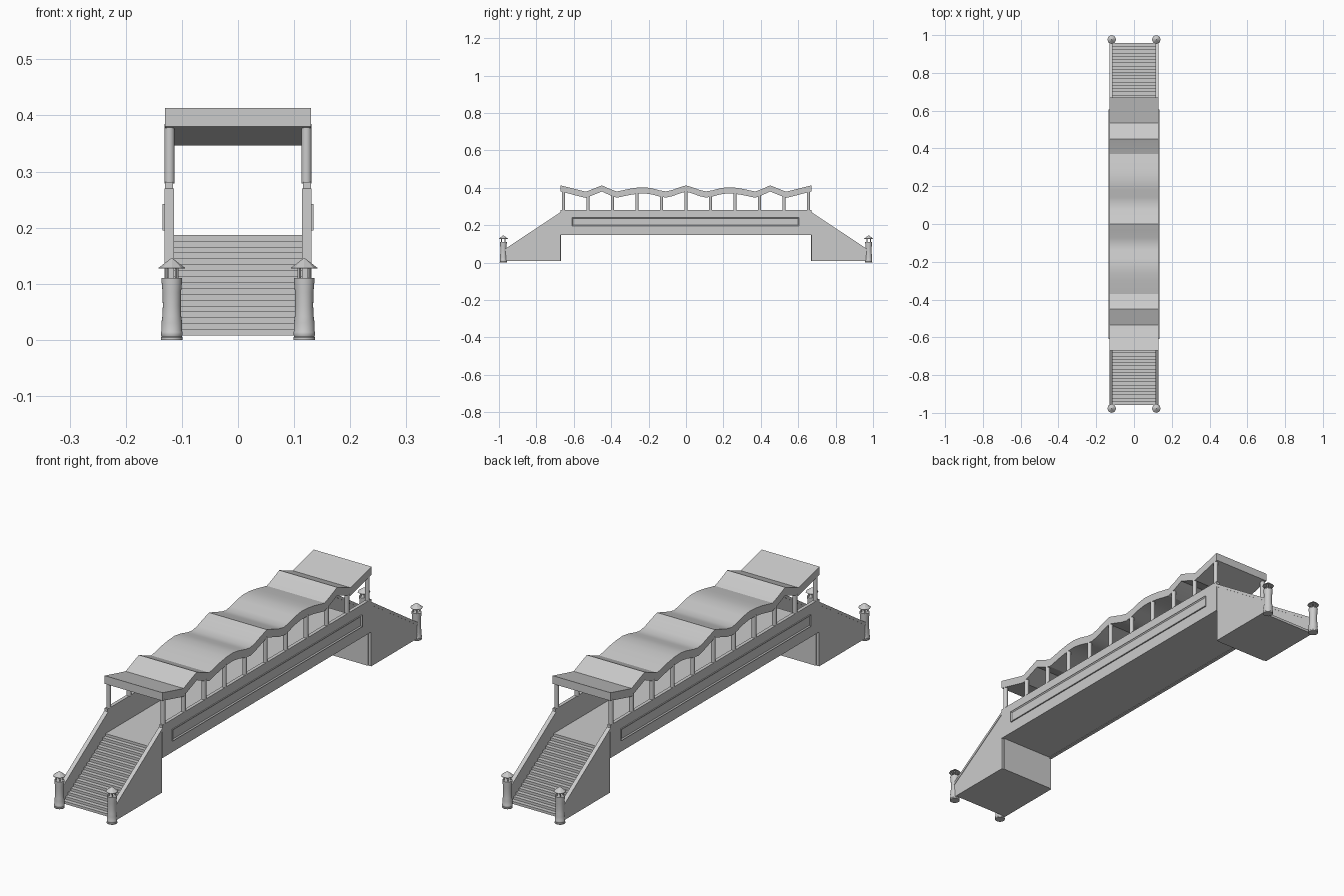
import bpy, bmesh, math
from mathutils import Matrix

if "Cube" in bpy.data.objects:
    bpy.data.objects.remove(bpy.data.objects["Cube"])


def finish(bm, name, smooth=None):
    bmesh.ops.recalc_face_normals(bm, faces=bm.faces)
    me = bpy.data.meshes.new(name)
    bm.to_mesh(me)
    bm.free()
    ob = bpy.data.objects.new(name, me)
    bpy.context.collection.objects.link(ob)
    if smooth:
        bpy.ops.object.select_all(action='DESELECT')
        ob.select_set(True)
        bpy.context.view_layer.objects.active = ob
        bpy.ops.object.shade_smooth_by_angle(angle=math.radians(smooth))
    return ob


def prism(name, profile, x0, x1, smooth=None):
    """Extrude a (y, z) profile from x0 to x1."""
    bm = bmesh.new()
    face = bm.faces.new([bm.verts.new((x0, y, z)) for y, z in profile])
    ext = bmesh.ops.extrude_face_region(bm, geom=[face])
    for v in ext['geom']:
        if isinstance(v, bmesh.types.BMVert):
            v.co.x = x1
    return finish(bm, name, smooth)


def rect(y0, y1, z0, z1):
    return [(y0, z0), (y1, z0), (y1, z1), (y0, z1)]


def lathe(name, profile, x, y, sides, smooth=None):
    """Revolve an (r, z) profile around a vertical axis, capped at both ends."""
    bm = bmesh.new()
    rings = [[bm.verts.new((x + r * math.cos(2 * math.pi * i / sides),
                            y + r * math.sin(2 * math.pi * i / sides), z))
              for i in range(sides)] for r, z in profile]
    for a, b in zip(rings, rings[1:]):
        for i in range(sides):
            j = (i + 1) % sides
            bm.faces.new((a[i], a[j], b[j], b[i]))
    bm.faces.new(rings[0])
    bm.faces.new(rings[-1])
    return finish(bm, name, smooth)


# Wavy roof: half of the top outline, mirrored about y = 0
half = [(0, .413), (.035, .402), (.075, .388), (.107, .381), (.14, .386),
        (.18, .397), (.22, .403), (.26, .401), (.30, .395), (.37, .38),
        (.41, .395), (.45, .413), (.49, .397), (.535, .379), (.58, .390), (.67, .413)]
top = [(-y, z) for y, z in reversed(half[1:])] + half
THICK = .033
prism("roof", top + [(y, z - THICK) for y, z in reversed(top)], -.13, .13, 30)


def roof_under(y):
    y = abs(y)
    for (a, za), (b, zb) in zip(half, half[1:]):
        if a <= y <= b:
            return za + (zb - za) * (y - a) / (b - a) - THICK


# Deck floor
prism("deck_floor", rect(-.67, .67, .15, .187), -.117, .117)

for s in (-1, 1):
    side = "right" if s > 0 else "left"
    # Parapet wall
    prism(f"parapet_{side}", rect(-.67, .67, .148, .281), s * .116, s * .13)

    # Framed panel on the outside of the parapet
    panel = prism(f"panel_{side}", rect(-.61, .605, .195, .242), s * .129, s * .1345)
    bm = bmesh.new()
    bm.from_mesh(panel.data)
    outer = max(bm.faces, key=lambda f: s * f.calc_center_median().x)
    bmesh.ops.inset_region(bm, faces=[outer], thickness=.007)
    for v in outer.verts:
        v.co.x -= s * .004
    bm.to_mesh(panel.data)
    bm.free()

    # Roof columns
    for i in range(11):
        y = -.655 + i * .131
        lathe(f"column_{side}_{i}", [(.009, .279), (.009, roof_under(y) + .005)],
              s * .122, y, 16, 40)

N = 17
for e in (-1, 1):
    end = "back" if e > 0 else "front"
    # Solid flight of steps
    run, rise = (.957 - .667) / N, (.187 - .008) / N
    steps = [(e * .667, .008), (e * .957, .008)]
    for i in range(N):
        steps.append((e * (.957 - i * run), .008 + (i + 1) * rise))
        steps.append((e * (.957 - (i + 1) * run), .008 + (i + 1) * rise))
    prism(f"stairs_{end}", steps, -.117, .117)

    for s in (-1, 1):
        tag = f"{end}_{'right' if s > 0 else 'left'}"
        # Sloping side wall and its handrail
        prism(f"stair_wall_{tag}",
              [(e * .67, .008), (e * .968, .008), (e * .968, .064), (e * .67, .260)],
              s * .1165, s * .129)
        prism(f"handrail_{tag}",
              [(e * .67, .257), (e * .968, .061), (e * .968, .073), (e * .67, .270)],
              s * .114, s * .131)

        # Lantern bollard
        x, y = s * .118, e * .9765
        lathe(f"bollard_{tag}",
              [(.0195, 0), (.0195, .004), (.018, .006), (.0192, .009), (.0192, .014),
               (.0182, .016), (.0185, .03), (.0168, .042), (.016, .06), (.0165, .085),
               (.0185, .107), (.0185, .110)], x, y, 24, 35)
        bm = bmesh.new()
        for k in range(4):
            a = math.pi / 4 + k * math.pi / 2
            m = (Matrix.Translation((x + .0125 * math.cos(a), y + .0125 * math.sin(a), .12))
                 @ Matrix.Rotation(a, 4, 'Z') @ Matrix.Diagonal((.004, .004, .026, 1)))
            bmesh.ops.create_cube(bm, size=1, matrix=m)
        finish(bm, f"lantern_legs_{tag}")
        lathe(f"lantern_cap_{tag}",
              [(.0235, .127), (.0235, .1285), (.0005, .146)], x, y, 8)
